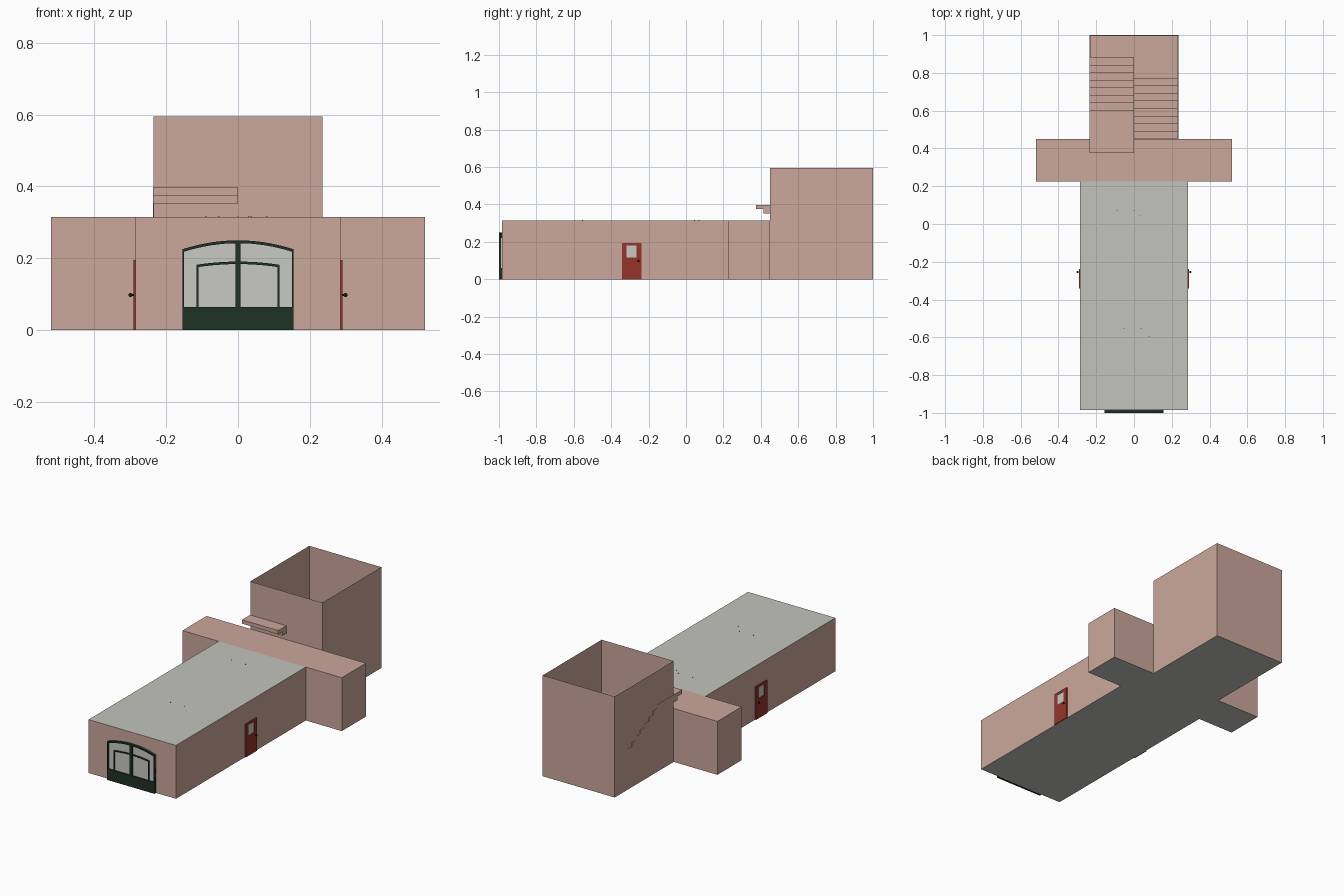
import bpy, bmesh
from mathutils import Matrix, Vector

if "Cube" in bpy.data.objects:
    bpy.data.objects.remove(bpy.data.objects["Cube"])


def material(name, rgb):
    m = bpy.data.materials.new(name)
    m.diffuse_color = (*rgb, 1.0)
    m.use_nodes = True
    m.node_tree.nodes["Principled BSDF"].inputs["Base Color"].default_value = m.diffuse_color
    return m


PINK = material("pink_plaster", (0.60, 0.39, 0.33))
GREY = material("pale_grey", (0.55, 0.55, 0.51))
GREEN = material("dark_green", (0.014, 0.032, 0.017))
RED = material("door_red", (0.30, 0.035, 0.024))
GLASS = material("window_glass", (0.58, 0.58, 0.55))
BLACK = material("dark_metal", (0.012, 0.010, 0.006))


def finish(name, bm, mat, fix=True):
    if fix:
        bmesh.ops.recalc_face_normals(bm, faces=bm.faces)
    me = bpy.data.meshes.new(name)
    bm.to_mesh(me)
    bm.free()
    me.materials.append(mat)
    ob = bpy.data.objects.new(name, me)
    bpy.context.collection.objects.link(ob)
    return ob


def boxes(name, items, mat):
    """items: (x0, x1, y0, y1, z0, z1), all joined in one object"""
    bm = bmesh.new()
    for x0, x1, y0, y1, z0, z1 in items:
        mid = Vector(((x0 + x1) / 2, (y0 + y1) / 2, (z0 + z1) / 2))
        size = (abs(x1 - x0), abs(y1 - y0), abs(z1 - z0), 1)
        bmesh.ops.create_cube(bm, size=1, matrix=Matrix.Translation(mid) @ Matrix.Diagonal(size))
    return finish(name, bm, mat)


def walls(name, outline, z0, z1, mat):
    """Single-sheet walls along a closed anticlockwise plan outline"""
    bm = bmesh.new()
    lo = [bm.verts.new((x, y, z0)) for x, y in outline]
    hi = [bm.verts.new((x, y, z1)) for x, y in outline]
    n = len(lo)
    for i in range(n):
        j = (i + 1) % n
        bm.faces.new((lo[i], lo[j], hi[j], hi[i]))
    return finish(name, bm, mat, False)


def sheet(name, outline, z, mat, up=True):
    bm = bmesh.new()
    f = bm.faces.new([bm.verts.new((x, y, z)) for x, y in outline])
    if not up:
        f.normal_flip()
    return finish(name, bm, mat, False)


def strip(name, xs, low, high, y0, y1, mat):
    """Solid between two height curves low(x) and high(x), from y0 to y1"""
    bm = bmesh.new()
    rings = [[bm.verts.new(p) for p in ((x, y0, low(x)), (x, y1, low(x)),
                                        (x, y1, high(x)), (x, y0, high(x)))] for x in xs]
    for a, b in zip(rings, rings[1:]):
        for k in range(4):
            bm.faces.new((a[k], b[k], b[(k + 1) % 4], a[(k + 1) % 4]))
    bm.faces.new(rings[0])
    bm.faces.new(rings[-1])
    return finish(name, bm, mat)


def rect(x, y0, y1):
    return [(-x, y0), (x, y0), (x, y1), (-x, y1)]


# Plan sizes
HALL, WING, TOWER = 0.285, 0.52, 0.235
FRONT, CROSS, REAR, BACK = -0.985, 0.225, 0.45, 1.0
ROOF, TOP = 0.315, 0.595

# Hall and cross wings
plan = [(-HALL, FRONT), (HALL, FRONT), (HALL, CROSS), (WING, CROSS),
        (WING, REAR), (-WING, REAR), (-WING, CROSS), (-HALL, CROSS)]
walls("hall_walls", plan, 0, ROOF, PINK)
sheet("hall_floor", plan, 0, GREY, False)
sheet("hall_roof", rect(HALL, FRONT, CROSS), ROOF, GREY)
sheet("wing_roof", rect(WING, CROSS, REAR), ROOF, PINK)

# Open-topped stair tower
walls("tower_walls", rect(TOWER, REAR, BACK), 0, TOP, PINK)
sheet("tower_floor", rect(TOWER, REAR, BACK), 0, GREY, False)

# Two flights of stacked slab steps with a half landing
RISE, GO, SLAB = 0.0225, 0.04, 0.228
boxes("upper_stairs", [(-0.2365, 0, 0.375 + GO * i, 0.375 + GO * i + SLAB,
                        0.397 - RISE * (i + 1), 0.397 - RISE * i) for i in range(8)], PINK)
boxes("lower_stairs", [(0, 0.234, max(0.452, 0.77 - GO * i), 0.998 - GO * i,
                        max(0.002, 0.217 - RISE * (i + 1)), 0.217 - RISE * i)
                       for i in range(9)], PINK)
boxes("stair_landing", [(-0.234, 0, 0.77, 0.998, 0.1945, 0.2165)], PINK)

# Arched front window door
W = 0.155


def arch(x):
    return 0.25 - 0.025 * (x / W) ** 2


def inner(x):
    return 0.191 - 0.009 * (x / 0.115) ** 2


xs = [-W + 2 * W * i / 16 for i in range(17)]
xi = [-0.115 + 0.23 * i / 12 for i in range(13)]
strip("front_glass", xs, lambda x: 0.06, lambda x: arch(x) - 0.004, -0.990, -0.985, GLASS)
strip("front_arch_frame", xs, lambda x: arch(x) - 0.008, arch, -1.0, -0.985, GREEN)
strip("front_inner_arch", xi, lambda x: inner(x) - 0.007, inner, -0.996, -0.989, GREEN)
bars = [(-W, W, -1.0, -0.985, 0, 0.065), (-0.007, 0.007, -1.0, -0.985, 0.065, 0.246)]
for s in (-1, 1):
    bars.append((s * W, s * (W - 0.005), -1.0, -0.985, 0.065, 0.221))
    bars.append((s * 0.115, s * 0.110, -0.996, -0.989, 0.065, 0.180))
boxes("front_door_panel_and_bars", bars, GREEN)

# Side doors with window and knob, one per side
for side, s in (("left", -1), ("right", 1)):
    a, b = s * 0.284, s * 0.291
    boxes(side + "_door", [(a, b, -0.342, -0.318, 0, 0.195), (a, b, -0.264, -0.238, 0, 0.195),
                           (a, b, -0.318, -0.264, 0, 0.117), (a, b, -0.318, -0.264, 0.181, 0.195)], RED)
    boxes(side + "_door_glass", [(a, s * 0.288, -0.318, -0.264, 0.117, 0.181)], GLASS)
    bm = bmesh.new()
    bmesh.ops.create_uvsphere(bm, u_segments=12, v_segments=8, radius=0.0055,
                              matrix=Matrix.Translation((s * 0.299, -0.254, 0.098)))
    bmesh.ops.create_cone(bm, cap_ends=True, segments=10, radius1=0.0025, radius2=0.0025, depth=0.012,
                          matrix=Matrix.Translation((s * 0.293, -0.254, 0.098)) @ Matrix.Rotation(1.5708, 4, 'Y'))
    knob = finish(side + "_door_knob", bm, BLACK)
    for p in knob.data.polygons:
        p.use_smooth = True
    bpy.context.view_layer.objects.active = knob
    knob.select_set(True)
    bpy.ops.object.shade_smooth_by_angle()
    knob.select_set(False)

# Tiny roof studs
spots = [(-0.09, 0.07), (0.0, 0.07), (0.03, 0.046), (-0.053, -0.554), (0.037, -0.552), (0.08, -0.597)]
boxes("roof_studs", [(x - 0.002, x + 0.002, y - 0.002, y + 0.002, ROOF - 0.002, ROOF + 0.001)
                     for x, y in spots], BLACK)
